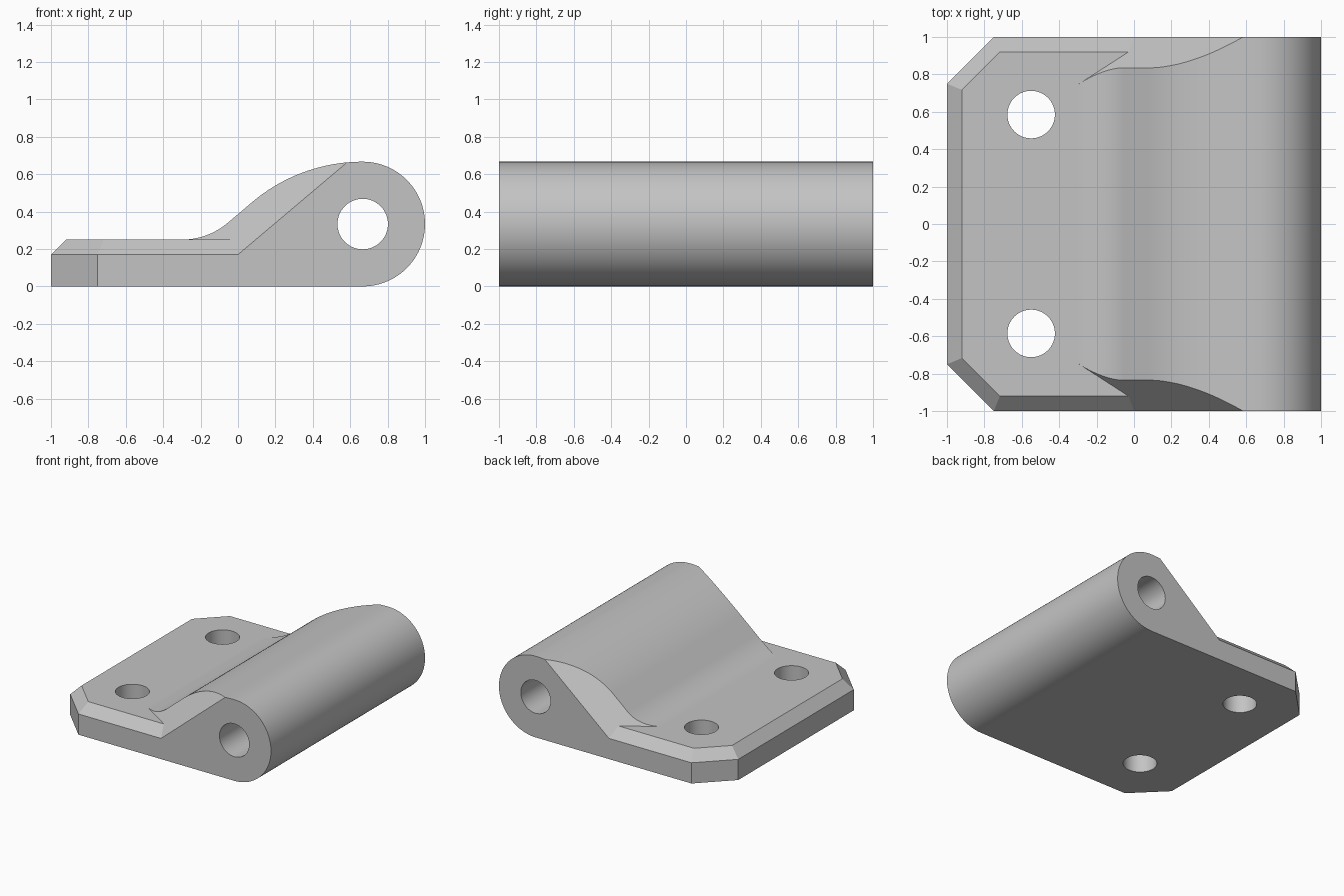
import bpy
import bmesh
from math import sin, cos, pi, radians
from mathutils import Matrix, Vector

old = bpy.data.objects.get("Cube")
if old:
    bpy.data.objects.remove(old, do_unlink=True)

steel = bpy.data.materials.new("plain grey")
grey = (0.55, 0.55, 0.55, 1)
steel.use_nodes = True
steel.diffuse_color = grey
steel.node_tree.nodes["Principled BSDF"].inputs["Base Color"].default_value = grey

R = 1 / 3                    # barrel radius
CX = 1 - R                   # barrel centre in x
EDGE, TOP = 0.17, 0.25       # plate heights at chamfer start and top
INSET = TOP - EDGE
SLOPE = radians(40.2)        # flank slope of the ramp


def finish(bm, name):
    bmesh.ops.recalc_face_normals(bm, faces=bm.faces)
    mesh = bpy.data.meshes.new(name)
    bm.to_mesh(mesh)
    bm.free()
    mesh.materials.append(steel)
    ob = bpy.data.objects.new(name, mesh)
    bpy.context.collection.objects.link(ob)
    return ob


def arc(cx, cz, r, start, end, n):
    """Points on an arc, angles measured from +x."""
    return [(cx + r * cos(start + (end - start) * i / n),
             cz + r * sin(start + (end - start) * i / n)) for i in range(n + 1)]


def combine(target, other, operation):
    mod = target.modifiers.new(operation, "BOOLEAN")
    mod.operation, mod.solver, mod.object = operation, "EXACT", other
    bpy.context.view_layer.objects.active = target
    bpy.ops.object.modifier_apply(modifier=mod.name)
    bpy.data.objects.remove(other, do_unlink=True)


def drill(target, location, radius, depth, matrix):
    bm = bmesh.new()
    bmesh.ops.create_cone(bm, cap_ends=True, segments=64, radius1=radius,
                          radius2=radius, depth=depth,
                          matrix=Matrix.Translation(location) @ matrix)
    cutter = finish(bm, "drill_cutter")
    cutter.hide_render = True
    combine(target, cutter, "DIFFERENCE")


# Mounting plate: clipped corners and a chamfered upper rim
def outline(bm, z, d):
    k = d * 0.414
    half = [(0.3, 1 - d), (-0.75 + k, 1 - d), (-1 + d, 0.75 - k)]
    pts = half + [(x, -y) for x, y in reversed(half)]
    return [bm.verts.new((x, y, z)) for x, y in pts]


bm = bmesh.new()
loops = [outline(bm, 0, 0), outline(bm, EDGE, 0), outline(bm, TOP, INSET)]
bm.faces.new(loops[0])
bm.faces.new(loops[-1])
for low, high in zip(loops, loops[1:]):
    for i in range(len(low)):
        j = (i + 1) % len(low)
        bm.faces.new((low[i], low[j], high[j], high[i]))
plate = finish(bm, "plate")

# Ramp and barrel: side profile swept across the width
R_IN, R_OUT = 0.38, 0.916
profile = [(-0.3, 0)]
profile += arc(-0.3, TOP + R_IN, R_IN, -pi / 2, -pi / 2 + SLOPE, 16)
profile += arc(CX, 2 * R - R_OUT, R_OUT, pi / 2 + SLOPE, pi / 2, 24)
profile += arc(CX, R, R, pi / 2, -pi / 2, 48)[1:]
bm = bmesh.new()
face = bm.faces.new([bm.verts.new((x, -1, z)) for x, z in profile])
swept = bmesh.ops.extrude_face_region(bm, geom=[face], use_keep_orig=True)
bmesh.ops.translate(bm, vec=(0, 2, 0),
                    verts=[v for v in swept["geom"] if isinstance(v, bmesh.types.BMVert)])
bmesh.ops.recalc_face_normals(bm, faces=bm.faces)

# Angled trims on both flanks of the ramp
for side in (-1, 1):
    bmesh.ops.bisect_plane(bm, geom=bm.verts[:] + bm.edges[:] + bm.faces[:],
                           dist=1e-5, plane_co=(0, side, EDGE),
                           plane_no=Vector((-sin(SLOPE), side, cos(SLOPE))),
                           clear_outer=True)
    bmesh.ops.holes_fill(bm, edges=[e for e in bm.edges if e.is_boundary], sides=0)
barrel = finish(bm, "hinge_barrel")

# One solid, then the pin bore and the two screw holes
combine(barrel, plate, "UNION")
drill(barrel, (CX, 0, R), 0.135, 3, Matrix.Rotation(pi / 2, 4, "X"))
for side in (-1, 1):
    drill(barrel, (-0.55, side * 0.585, 0.1), 0.127, 1, Matrix.Identity(4))

barrel.name = "hinge_leaf"
bpy.ops.object.select_all(action="DESELECT")
barrel.select_set(True)
bpy.context.view_layer.objects.active = barrel
bpy.ops.object.shade_smooth_by_angle(angle=radians(20))
